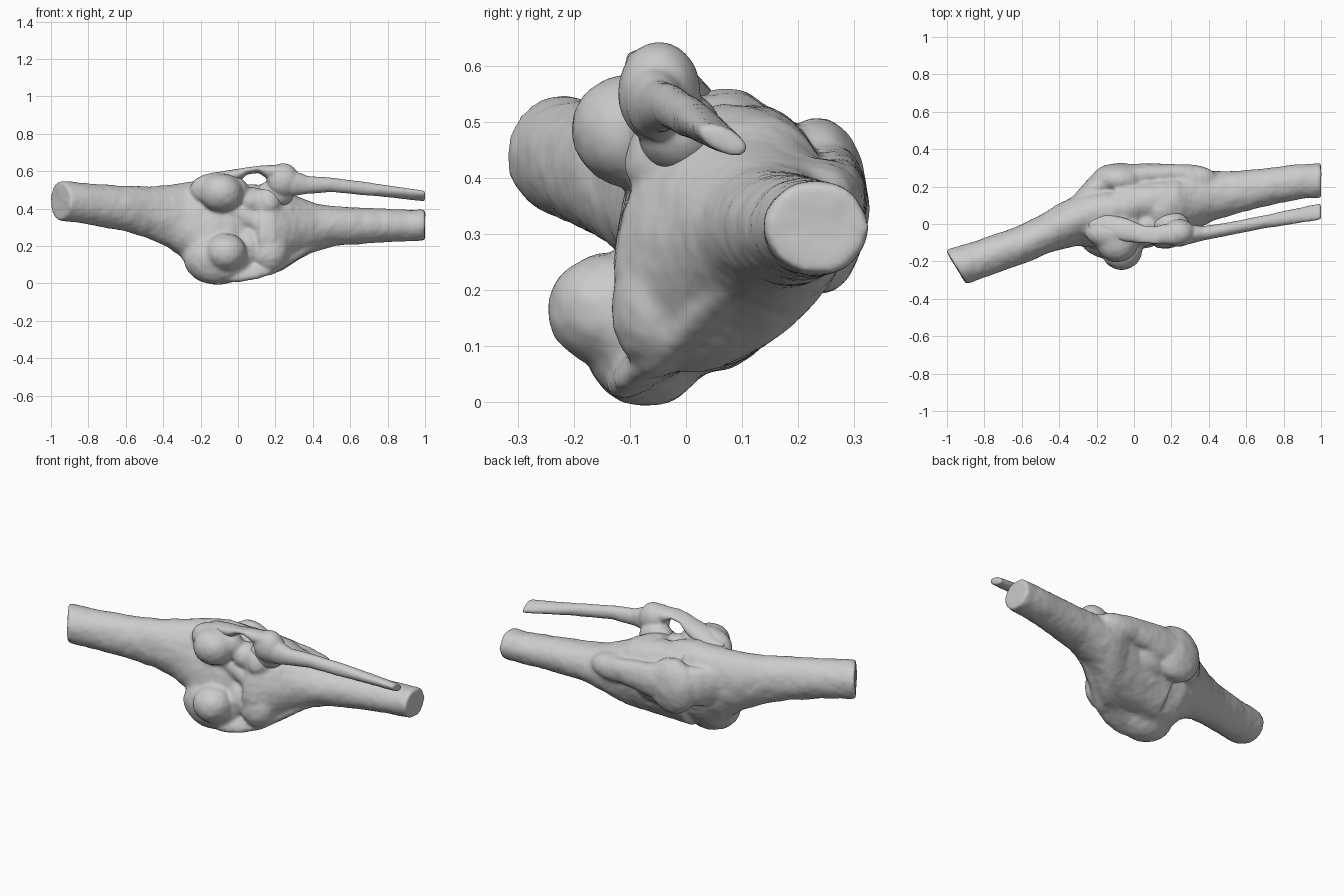
import bpy, bmesh
from math import sin, cos, pi, radians
from mathutils import Matrix

SEG = 32


def loft(bm, rings):
    """Skin elliptical sections: (x, y, z, half_a, half_b, angle, shear)."""
    loops = []
    for r in rings:
        x, y, z, a, b, ang = r[:6]
        shear = r[6] if len(r) > 6 else 0
        t, loop = radians(ang), []
        for i in range(SEG):
            p = 2 * pi * i / SEG
            u, v = a * cos(p), b * sin(p)
            dy, dz = u * cos(t) - v * sin(t), u * sin(t) + v * cos(t)
            loop.append(bm.verts.new((x + shear * dy, y + dy, z + dz)))
        loops.append(loop)
    faces = []
    for l0, l1 in zip(loops, loops[1:]):
        for i in range(SEG):
            j = (i + 1) % SEG
            faces.append(bm.faces.new((l0[i], l0[j], l1[j], l1[i])))
    faces.append(bm.faces.new(list(reversed(loops[0]))))
    faces.append(bm.faces.new(loops[-1]))
    bmesh.ops.recalc_face_normals(bm, faces=faces)


def ball(bm, c, r, tilt=0):
    m = Matrix.Translation(c) @ Matrix.Rotation(radians(tilt), 4, 'X') @ Matrix.Diagonal((*r, 1))
    bmesh.ops.create_uvsphere(bm, u_segments=32, v_segments=20, radius=1, matrix=m)


def part(name, lofts, balls=(), smooth=6, rough=0.0, voxel=0.009):
    """Fuse lofts and balls into one organic, slightly rough piece."""
    bm = bmesh.new()
    for l in lofts:
        loft(bm, l)
    for b in balls:
        ball(bm, *b)
    me = bpy.data.meshes.new(name)
    bm.to_mesh(me)
    bm.free()
    ob = bpy.data.objects.new(name, me)
    bpy.context.collection.objects.link(ob)
    rm = ob.modifiers.new("fuse", 'REMESH')
    rm.mode = 'VOXEL'
    rm.voxel_size = voxel
    rm.use_smooth_shade = True
    sm = ob.modifiers.new("soften", 'SMOOTH')
    sm.factor, sm.iterations = 0.5, smooth
    if rough:
        tex = bpy.data.textures.new(name + "_grain", 'CLOUDS')
        tex.noise_scale = 0.07
        d = ob.modifiers.new("grain", 'DISPLACE')
        d.texture, d.strength, d.mid_level = tex, rough, 0.47
    return ob


# thigh bone: slanted shaft flaring into two rounded condyles
femur = [
    (-0.952, -0.23, 0.443, 0.106, 0.092, 90, -0.6),
    (-0.80, -0.18, 0.425, 0.109, 0.09, 90, -0.5),
    (-0.60, -0.11, 0.40, 0.122, 0.092, 90, -0.4),
    (-0.48, -0.055, 0.38, 0.139, 0.097, 88, -0.3),
    (-0.38, -0.01, 0.36, 0.165, 0.117, 85, -0.2),
    (-0.29, 0.025, 0.335, 0.205, 0.14, 81),
    (-0.21, 0.03, 0.305, 0.25, 0.15, 77),
    (-0.12, 0.03, 0.298, 0.268, 0.15, 76),
    (-0.04, 0.04, 0.298, 0.26, 0.145, 76),
    (0.02, 0.05, 0.298, 0.24, 0.135, 76),
    (0.05, 0.06, 0.30, 0.21, 0.11, 76)]
condyles = [
    ((-0.09, -0.095, 0.485), (0.115, 0.11, 0.103)),
    ((-0.10, -0.05, 0.50), (0.16, 0.09, 0.095)),
    ((-0.065, -0.135, 0.165), (0.11, 0.112, 0.103)),
    ((-0.11, -0.07, 0.13), (0.18, 0.12, 0.137))]

# shin bone: broad plateau tapering to a cut shaft
tibia = [
    (0.08, 0.06, 0.30, 0.21, 0.13, 75),
    (0.12, 0.04, 0.295, 0.245, 0.16, 73),
    (0.19, 0.05, 0.29, 0.245, 0.168, 72),
    (0.26, 0.09, 0.29, 0.212, 0.168, 72),
    (0.33, 0.125, 0.295, 0.165, 0.157, 75),
    (0.42, 0.15, 0.30, 0.126, 0.134, 80),
    (0.52, 0.165, 0.307, 0.106, 0.118, 85),
    (0.75, 0.205, 0.31, 0.091, 0.099, 90),
    (0.90, 0.228, 0.31, 0.085, 0.093, 90),
    (0.999, 0.233, 0.312, 0.083, 0.092, 90)]
plateau = [
    ((0.17, -0.05, 0.17), (0.10, 0.085, 0.11)),
    ((0.16, -0.01, 0.43), (0.08, 0.10, 0.09)),
    ((0.28, 0.24, 0.36), (0.17, 0.08, 0.075))]

# kneecap set in the tendon that runs from thigh to shin
tendon = [
    (-0.46, 0.01, 0.37, 0.05, 0.035, 90),
    (-0.32, 0.10, 0.37, 0.09, 0.055, 90),
    (-0.24, 0.175, 0.36, 0.11, 0.07, 90),
    (-0.12, 0.24, 0.36, 0.12, 0.078, 90),
    (0.02, 0.262, 0.36, 0.10, 0.06, 90),
    (0.16, 0.268, 0.365, 0.08, 0.055, 90),
    (0.30, 0.27, 0.37, 0.06, 0.047, 90),
    (0.44, 0.22, 0.355, 0.035, 0.04, 90)]
kneecap = [((-0.08, 0.237, 0.35), (0.15, 0.088, 0.158))]

# capsule, fat pad and cartilage pads filling the joint
capsule = [
    (-0.10, 0.08, 0.295, 0.245, 0.145, 76),
    (0.02, 0.08, 0.295, 0.24, 0.15, 75),
    (0.10, 0.085, 0.295, 0.24, 0.15, 74),
    (0.24, 0.10, 0.295, 0.22, 0.15, 74)]
pads = [
    ((0.05, 0.19, 0.33), (0.16, 0.09, 0.13)),
    ((0.05, -0.035, 0.19), (0.085, 0.085, 0.11)),
    ((0.07, -0.015, 0.44), (0.08, 0.08, 0.075))]

# crossing ligament in the notch behind the joint
cruciate = [
    (-0.08, -0.05, 0.41, 0.05, 0.045, 90),
    (0.07, -0.06, 0.34, 0.05, 0.035, 90),
    (0.18, -0.06, 0.27, 0.06, 0.04, 90)]

# inner sheet wrapping the lower side of the joint
inner = [
    (-0.30, 0.0, 0.18, 0.07, 0.04, 38),
    (-0.14, -0.03, 0.09, 0.12, 0.05, 36),
    (0.0, -0.02, 0.105, 0.15, 0.05, 37),
    (0.10, 0.005, 0.13, 0.16, 0.05, 39),
    (0.20, 0.04, 0.157, 0.15, 0.05, 40),
    (0.30, 0.085, 0.20, 0.12, 0.045, 40),
    (0.44, 0.125, 0.25, 0.06, 0.035, 40)]

part("knee_bones_and_capsule", [femur, tibia, tendon, capsule, cruciate, inner],
     condyles + plateau + kneecap + pads, smooth=16, rough=0.008)

# thin outer bone with a knobbed head, and the strap arching over to the thigh
fibula = [
    (0.16, -0.05, 0.57, 0.04, 0.045, 90),
    (0.22, -0.05, 0.555, 0.078, 0.065, 90),
    (0.30, -0.055, 0.535, 0.068, 0.052, 90),
    (0.37, -0.05, 0.527, 0.049, 0.038, 90),
    (0.50, -0.028, 0.527, 0.038, 0.035, 90),
    (0.70, 0.012, 0.505, 0.035, 0.035, 80),
    (0.88, 0.045, 0.483, 0.027, 0.043, 65),
    (1.0, 0.068, 0.467, 0.022, 0.048, 65)]
outer = [
    (-0.24, -0.01, 0.515, 0.05, 0.025, -12),
    (-0.15, -0.015, 0.545, 0.07, 0.04, -12),
    (-0.05, -0.03, 0.567, 0.065, 0.037, -12),
    (0.01, -0.045, 0.582, 0.055, 0.032, -10),
    (0.05, -0.055, 0.602, 0.048, 0.018, -8),
    (0.11, -0.06, 0.61, 0.048, 0.018, -8),
    (0.16, -0.055, 0.595, 0.055, 0.038, -8),
    (0.25, -0.055, 0.59, 0.055, 0.045, -8)]
part("fibula_and_outer_ligament", [fibula, outer],
     [((0.24, -0.048, 0.552), (0.088, 0.074, 0.09)),
      ((0.20, -0.01, 0.48), (0.10, 0.075, 0.075))],
     smooth=6, rough=0.004, voxel=0.007)
